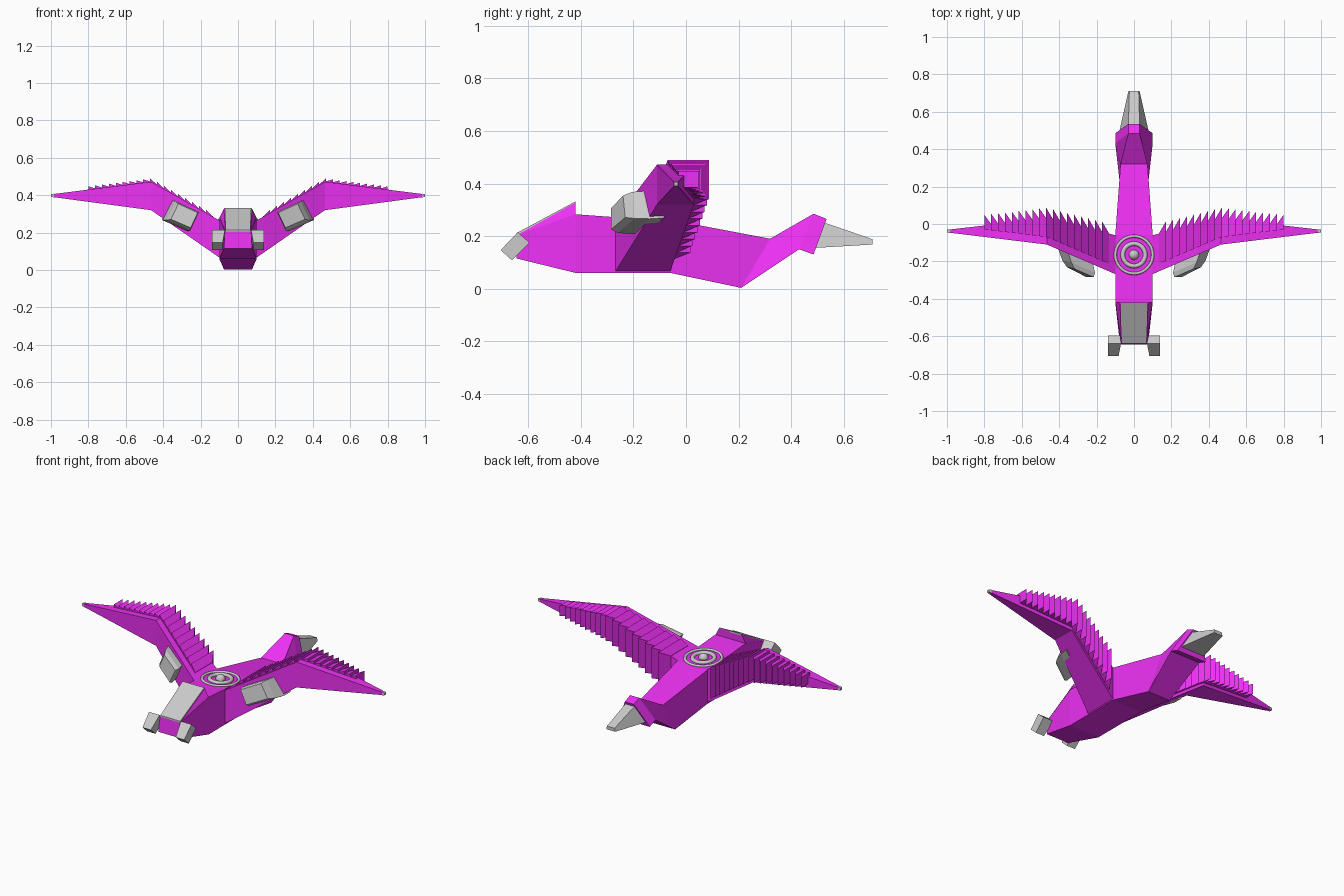
import bpy, bmesh, math
from mathutils import Vector, Matrix

if "Cube" in bpy.data.objects:
    bpy.data.objects.remove(bpy.data.objects["Cube"])

purple = bpy.data.materials.new("purple")
purple.diffuse_color = (0.85, 0.03, 0.9, 1)
purple.use_nodes = True
purple.node_tree.nodes["Principled BSDF"].inputs["Base Color"].default_value = purple.diffuse_color


def add_loft(bm, rings):
    # Closed solid through a series of matching rings
    loops = [[bm.verts.new(p) for p in r] for r in rings]
    n = len(loops[0])
    for a, b in zip(loops, loops[1:]):
        for i in range(n):
            j = (i + 1) % n
            bm.faces.new((a[i], a[j], b[j], b[i]))
    bm.faces.new(loops[0][::-1])
    bm.faces.new(loops[-1])


def make(name, lofts, mat=None, mirror=False):
    bm = bmesh.new()
    for rings in lofts:
        add_loft(bm, rings)
    bmesh.ops.recalc_face_normals(bm, faces=bm.faces)
    me = bpy.data.meshes.new(name)
    bm.to_mesh(me)
    bm.free()
    ob = bpy.data.objects.new(name, me)
    bpy.context.collection.objects.link(ob)
    if mat:
        me.materials.append(mat)
    if mirror:
        ob.modifiers.new("mirror", 'MIRROR')
    return ob


def trap(yb, zb, hb, yt, zt, ht):
    # Trapezoid cross-section: bottom y, z, half width, then top
    return [(-hb, yb, zb), (hb, yb, zb), (ht, yt, zt), (-ht, yt, zt)]


# Fuselage from nose to tail
make("fuselage", [[
    trap(-.645, .115, .075, -.635, .208, .07),
    trap(-.42, .06, .1, -.42, .283, .1),
    trap(-.27, .06, .1, -.27, .272, .1),
    trap(-.06, .06, .1, -.06, .262, .1),
    trap(.21, .003, .075, .32, .19, .072),
    trap(.43, .15, .1, .485, .285, .03),
    trap(.485, .13, .1, .535, .265, .03)]], purple)

# Raised canopy wedge with a grey window on its slope
make("canopy", [[trap(-.635, .2, .07, -.635, .208, .068),
                 trap(-.42, .28, .1, -.42, .328, .075)]], purple)
make("canopy_window", [[trap(-.64, .205, .066, -.64, .214, .066),
                        trap(-.42, .322, .071, -.42, .332, .071)]])

# Grey tail cone
make("tail_cone", [[trap(.488, .155, .08, .53, .25, .03),
                    trap(.71, .168, .03, .71, .188, .025)]])

# Wings: x, front y, back y, bottom z, top z
ROOT = (.09, -.272, -.062, .06, .26)
BEND = (.465, -.11, .03, .32, .472)
TIP = (.99, -.046, -.03, .39, .406)


def rect(s):
    x, y0, y1, z0, z1 = s
    return [(x, y0, z0), (x, y1, z0), (x, y1, z1), (x, y0, z1)]


def wing_at(x):
    a, b = (ROOT, BEND) if x < BEND[0] else (BEND, TIP)
    t = (x - a[0]) / (b[0] - a[0])
    return [p + (q - p) * t for p, q in zip(a, b)]


make("wings", [[rect(ROOT), rect(BEND), rect(TIP)]], purple, True)
make("wing_tips", [[rect((.985, -.048, -.028, .388, .408)),
                    rect((1.0, -.045, -.031, .391, .405))]], None, True)

# Feathers: overlapping wedges that flare outward behind and above the wing
feathers = []
for start, end, count in ((.135, .47, 9), (.47, .8, 9)):
    w = (end - start) / count
    for i in range(count):
        xa, xb = start + i * w, start + (i + 1) * w
        a, b = wing_at(xa), wing_at(xb)
        feathers.append([
            rect((xa, a[1] + .04, a[2] + .003, a[3] + .02, a[4] + .002)),
            rect((xb, b[1] + .04, b[2] + .058, b[3] + .02, b[4] + .018))])
make("wing_feathers", feathers, purple, True)

# Grey engine pods on the inner leading edges
pod = [(.374, -.225, .267), (.326, -.235, .368), (.2, -.29, .31), (.246, -.29, .212)]
mid = sum((Vector(p) for p in pod), Vector()) / 4
along = Vector((.025, .085, .0))


def pod_ring(scale, shift):
    return [mid + (Vector(p) - mid) * scale + along * shift for p in pod]


make("engine_pods", [[pod_ring(.82, 0), pod_ring(1.0, .35), pod_ring(1.05, 1.0),
                      pod_ring(.9, 1.7)]], None, True)

# Tilted grey blasters beside the nose
make("nose_blasters", [[
    [(x0, -.705, .147), (x1, -.705, .147), (x1, -.662, .108), (x0, -.662, .108)],
    [(.07, -.64, .215), (.14, -.64, .215), (.14, -.595, .175), (.07, -.595, .175)]]
    for x0, x1 in ((.082, .138),)], None, True)

# Round hatch on the deck: two rings and a central dome
tilt = math.atan2(-.01, .21)
centre = Vector((0, -.165, .268))
for name, major, minor in (("hatch_outer_ring", .1, .008), ("hatch_inner_ring", .06, .012)):
    bpy.ops.mesh.primitive_torus_add(major_radius=major, minor_radius=minor,
                                     major_segments=40, minor_segments=10,
                                     location=centre, rotation=(tilt, 0, 0))
    bpy.context.object.name = name
    bpy.ops.object.shade_smooth()
bpy.ops.mesh.primitive_uv_sphere_add(segments=24, ring_count=12, radius=.027, location=centre)
bpy.context.object.name = "hatch_dome"
bpy.ops.object.shade_smooth()
